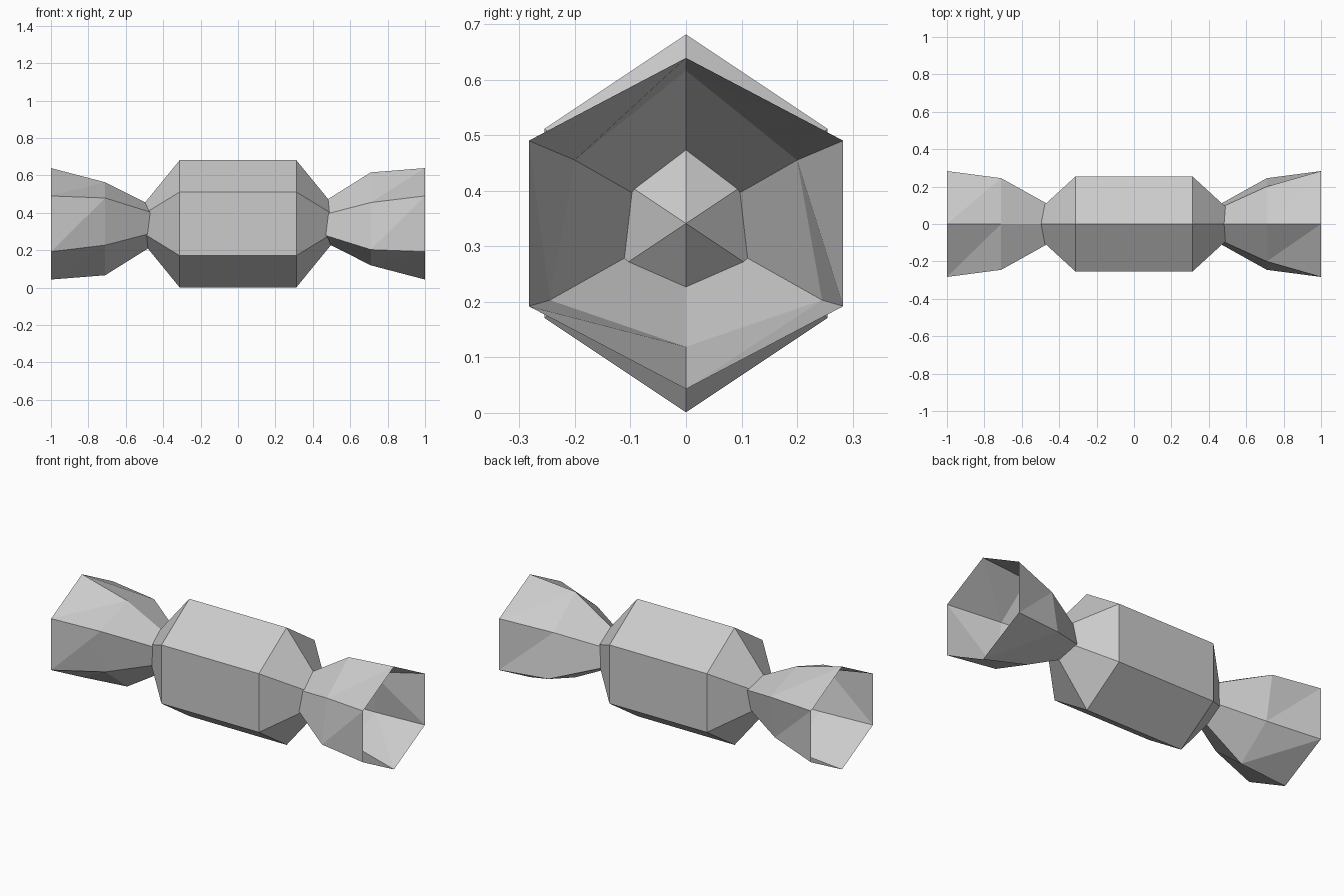
import bpy, bmesh, math
from mathutils import Matrix

if "Cube" in bpy.data.objects:
    bpy.data.objects.remove(bpy.data.objects["Cube"])

CZ = 0.341  # height of the long axis

grey = bpy.data.materials.new("light grey")
grey.diffuse_color = (0.6, 0.6, 0.6, 1)
grey.use_nodes = True
grey.node_tree.nodes["Principled BSDF"].inputs["Base Color"].default_value = grey.diffuse_color


def hexagon(x, top, up, low, bottom):
    """Six points around the x axis; up and low are (half width, z offset)."""
    yz = [(0, top), (-up[0], up[1]), (-low[0], low[1]),
          (0, bottom), (low[0], low[1]), (up[0], up[1])]
    return [(x, y, z) for y, z in yz]


def loft(name, rings, planar, turn=0):
    """Skin rings along +x; a one-point ring is a pyramid tip."""
    bm = bmesh.new()
    loops = [[bm.verts.new(p) for p in ring] for ring in rings]
    for a, b in zip(loops, loops[1:]):
        for i in range(6):
            j = (i + 1) % 6
            if len(a) == 1:
                bm.faces.new((a[0], b[j], b[i]))
            elif len(b) == 1:
                bm.faces.new((a[i], a[j], b[0]))
            elif planar:
                bm.faces.new((a[i], a[j], b[j], b[i]))
            else:  # twisted folds are split along a diagonal
                bm.faces.new((a[i], a[j], b[i]))
                bm.faces.new((a[j], b[j], b[i]))
    bm.transform(Matrix.Translation((0, 0, CZ)) @ Matrix.Rotation(turn, 4, 'Y'))
    me = bpy.data.meshes.new(name)
    bm.to_mesh(me)
    bm.free()
    me.materials.append(grey)
    ob = bpy.data.objects.new(name, me)
    bpy.context.collection.objects.link(ob)
    return ob


# Sweet body: hexagonal bar with a pyramid at both ends
side = (0.255, 0.17)
bar = [hexagon(x, 0.34, side, (side[0], -side[1]), -0.34) for x in (-0.312, 0.312)]
loft("candy_body", [[(-0.59, 0, 0)], *bar, [(0.59, 0, 0)]], True)

# Wrapper ends: open flared twists, one turned half round from the other
flare = [
    [(0.27, 0, 0)],
    hexagon(0.71, 0.275, (0.2, 0.114), (0.245, -0.138), -0.222),
    hexagon(1.0, 0.298, (0.283, 0.149), (0.283, -0.149), -0.298),
]
loft("wrapper_end_right", flare, False)
loft("wrapper_end_left", flare, False, math.pi)
